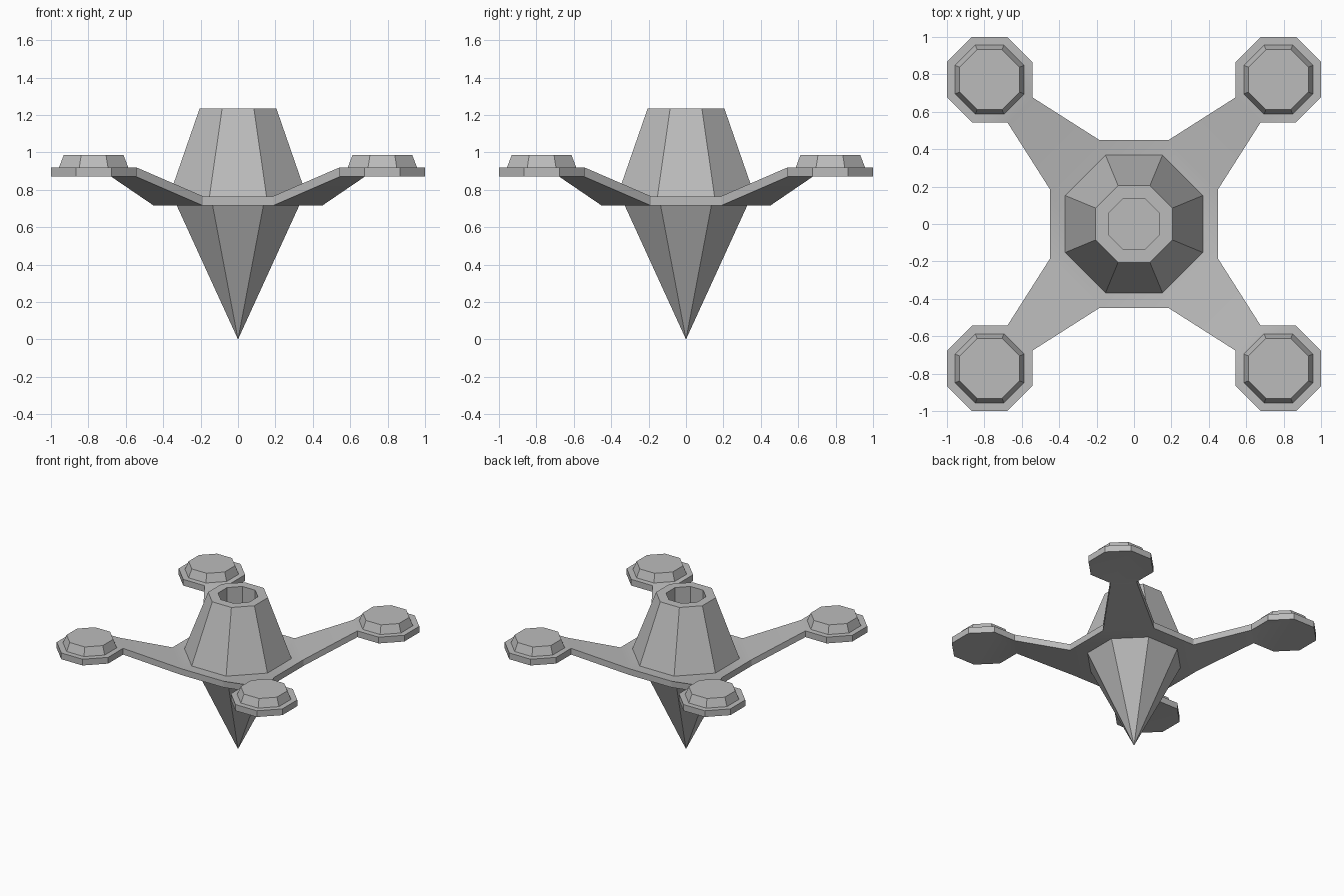
import bpy, bmesh
from math import radians, cos, sin

cube = bpy.data.objects.get("Cube")
if cube:
    bpy.data.objects.remove(cube, do_unlink=True)

grey = bpy.data.materials.new("Hull grey")
grey.use_nodes = True
colour = (0.5, 0.5, 0.5, 1)
grey.diffuse_color = colour
grey.node_tree.nodes["Principled BSDF"].inputs["Base Color"].default_value = colour

DECK_BOTTOM, DECK_TOP = 0.715, 0.765
PAD_BOTTOM, PAD_TOP = 0.87, 0.92
PAD_OFFSET, PAD_SIZE = 0.772, 0.228
CORNERS = [(x, y) for x in (1, -1) for y in (1, -1)]


def octagon(bm, apothem, z, x=0, y=0):
    """Ring of eight points with flat sides facing the axes."""
    r = apothem / cos(radians(22.5))
    angles = [radians(22.5 + 45 * k) for k in range(8)]
    return [bm.verts.new((x + r * cos(a), y + r * sin(a), z)) for a in angles]


def wall(bm, low, high, skip=()):
    for k in range(8):
        if k not in skip:
            n = (k + 1) % 8
            bm.faces.new((low[k], low[n], high[n], high[k]))


def finish(bm, name):
    bmesh.ops.recalc_face_normals(bm, faces=bm.faces)
    mesh = bpy.data.meshes.new(name)
    bm.to_mesh(mesh)
    bm.free()
    mesh.materials.append(grey)
    obj = bpy.data.objects.new(name, mesh)
    bpy.context.collection.objects.link(obj)
    return obj


def lathe(name, profile, x=0, y=0):
    """Closed eight-sided solid through (apothem, height) pairs."""
    bm = bmesh.new()
    rings = [octagon(bm, a, z, x, y) for a, z in profile]
    for low, high in zip(rings, rings[1:]):
        wall(bm, low, high)
    bm.faces.new(rings[0])
    bm.faces.new(rings[-1])
    return finish(bm, name)


# Platform: octagonal deck with four rising arms, each ending in a pad
bm = bmesh.new()
low = octagon(bm, 0.45, DECK_BOTTOM)
high = octagon(bm, 0.45, DECK_TOP)
bm.faces.new(low)
bm.faces.new(high)
wall(bm, low, high, skip=(0, 2, 4, 6))
for k, (sx, sy) in zip((0, 2, 4, 6), ((1, 1), (-1, 1), (-1, -1), (1, -1))):
    px, py = sx * PAD_OFFSET, sy * PAD_OFFSET
    pad_low = octagon(bm, PAD_SIZE, PAD_BOTTOM, px, py)
    pad_high = octagon(bm, PAD_SIZE, PAD_TOP, px, py)
    inner = (k + 4) % 8
    bm.faces.new(pad_low)
    bm.faces.new(pad_high)
    wall(bm, pad_low, pad_high, skip=(inner,))
    # Arm bridges the deck's diagonal side to the pad's inner side
    a, b, c, d = k, k + 1, inner, (inner + 1) % 8
    start = (low[a], low[b], high[b], high[a])
    end = (pad_low[d], pad_low[c], pad_high[c], pad_high[d])
    for i in range(4):
        j = (i + 1) % 4
        bm.faces.new((start[i], start[j], end[j], end[i]))
platform = finish(bm, "platform_with_arms")
bpy.ops.object.select_all(action="DESELECT")
platform.select_set(True)
bpy.context.view_layer.objects.active = platform
bpy.ops.object.shade_smooth_by_angle(angle=radians(30))

# Raised bevelled cap on each pad
for sx, sy in CORNERS:
    name = ("back" if sy > 0 else "front") + ("_left" if sx > 0 else "_right") + "_cap"
    lathe(name, [(0.185, PAD_TOP), (0.16, 0.985)], sx * PAD_OFFSET, sy * PAD_OFFSET)

# Tapered tower with a vertical shaft sunk into its top
lathe("tower", [(0.368, DECK_TOP), (0.205, 1.235), (0.137, 1.235), (0.137, 0.78)])

# Pointed lower spike
bm = bmesh.new()
base = octagon(bm, 0.327, DECK_BOTTOM)
tip = bm.verts.new((0, 0, 0))
bm.faces.new(base)
for k in range(8):
    bm.faces.new((base[k], base[(k + 1) % 8], tip))
finish(bm, "lower_spike")
